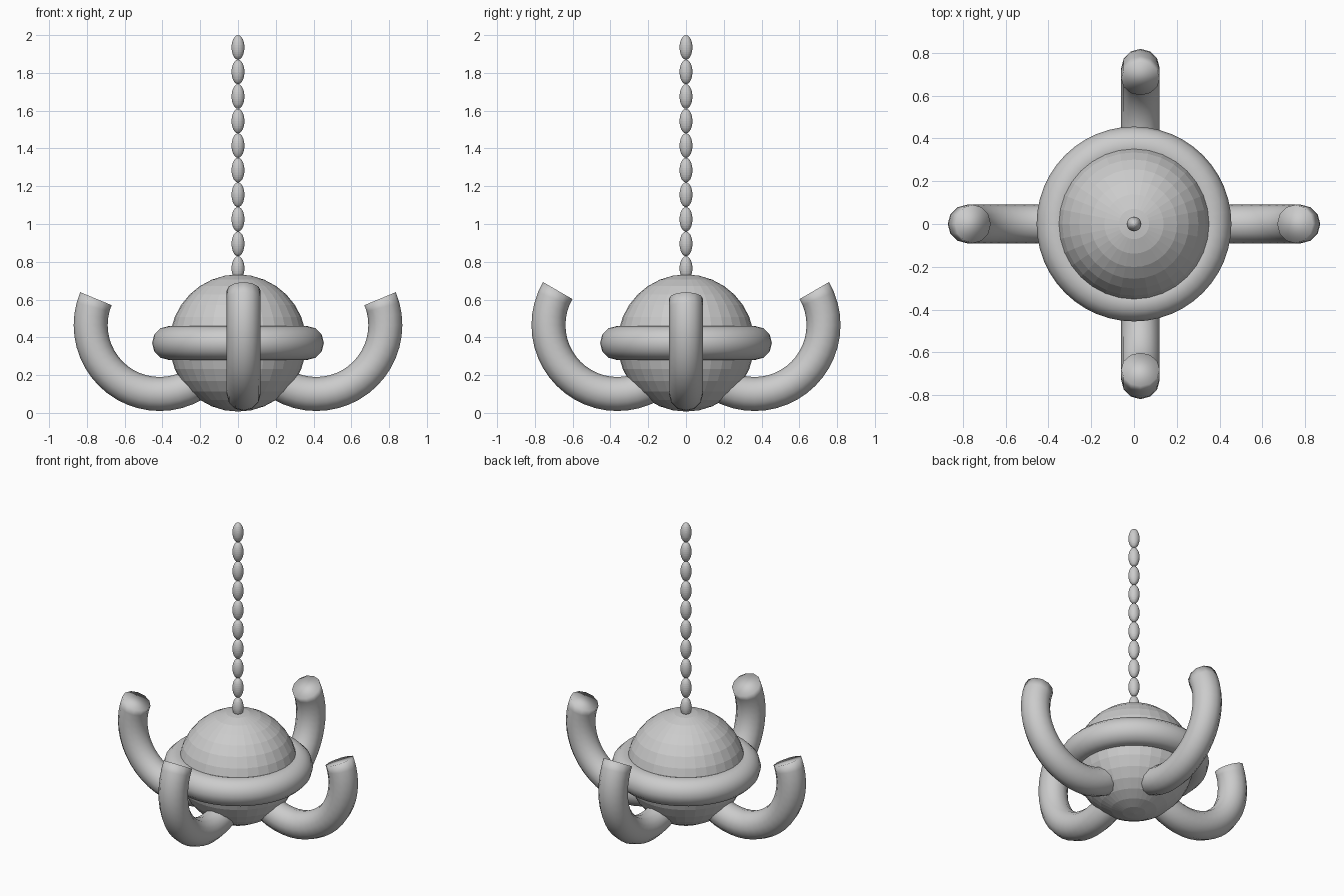
import bpy, bmesh, math
from mathutils import Matrix, Vector

if "Cube" in bpy.data.objects:
    bpy.data.objects.remove(bpy.data.objects["Cube"])

grey = bpy.data.materials.new("plain grey")
grey.diffuse_color = (0.6, 0.6, 0.6, 1)
grey.use_nodes = True
grey.node_tree.nodes["Principled BSDF"].inputs["Base Color"].default_value = grey.diffuse_color


def finish(name, bm, smooth):
    bmesh.ops.recalc_face_normals(bm, faces=bm.faces)
    mesh = bpy.data.meshes.new(name)
    bm.to_mesh(mesh)
    bm.free()
    mesh.materials.append(grey)
    for p in mesh.polygons:
        p.use_smooth = smooth
    ob = bpy.data.objects.new(name, mesh)
    bpy.context.collection.objects.link(ob)
    return ob


def ellipsoid(name, z, rx, rz):
    bm = bmesh.new()
    bmesh.ops.create_uvsphere(bm, u_segments=32, v_segments=16, radius=1)
    bmesh.ops.scale(bm, vec=(rx, rx, rz), verts=bm.verts)
    bmesh.ops.translate(bm, vec=(0, 0, z), verts=bm.verts)
    finish(name, bm, False)


def bent_tube(name, start, sweep, major, minor, matrix, steps, sides=12):
    """Tube swept round the local z axis; capped unless it closes on itself."""
    bm = bmesh.new()
    closed = sweep >= 360
    rings = []
    for i in range(steps if closed else steps + 1):
        a = math.radians(start + sweep * i / steps)
        ring = []
        for j in range(sides):
            b = 2 * math.pi * j / sides
            r = major + minor * math.cos(b)
            ring.append(bm.verts.new(matrix @ Vector(
                (r * math.cos(a), r * math.sin(a), minor * math.sin(b)))))
        rings.append(ring)
    for i in range(steps):
        p, q = rings[i], rings[(i + 1) % len(rings)]
        for j in range(sides):
            k = (j + 1) % sides
            bm.faces.new((p[j], q[j], q[k], p[k]))
    if not closed:
        bm.faces.new(rings[0])
        bm.faces.new(rings[-1])
    finish(name, bm, True)


# Central globe and the ring around it
ellipsoid("globe", 0.37, 0.362, 0.363)
bent_tube("globe_ring", 0, 360, 0.365, 0.09, Matrix.Translation((0, 0, 0.37)), 48)

# Four upturned half-ring arms; the front and back pair sits slightly off centre
upright = Matrix.Rotation(math.pi / 2, 4, 'X')
for name, turn, out, tip, shift in (
        ("right_arm", 0, 0.415, 22.5, 0), ("left_arm", 180, 0.415, 22.5, 0),
        ("back_arm", 90, 0.363, 30, 0.03), ("front_arm", 270, 0.363, 30, 0.03)):
    m = (Matrix.Translation((shift, 0, 0.465))
         @ Matrix.Rotation(math.radians(turn), 4, 'Z')
         @ Matrix.Translation((out, 0, 0)) @ upright)
    bent_tube(name, tip - 180, 180, 0.365, 0.09, m, 24)

# Hanging chain of beads
for i in range(10):
    ellipsoid("chain_bead_%d" % (i + 1), 1.935 - 0.13 * i, 0.034, 0.065)
